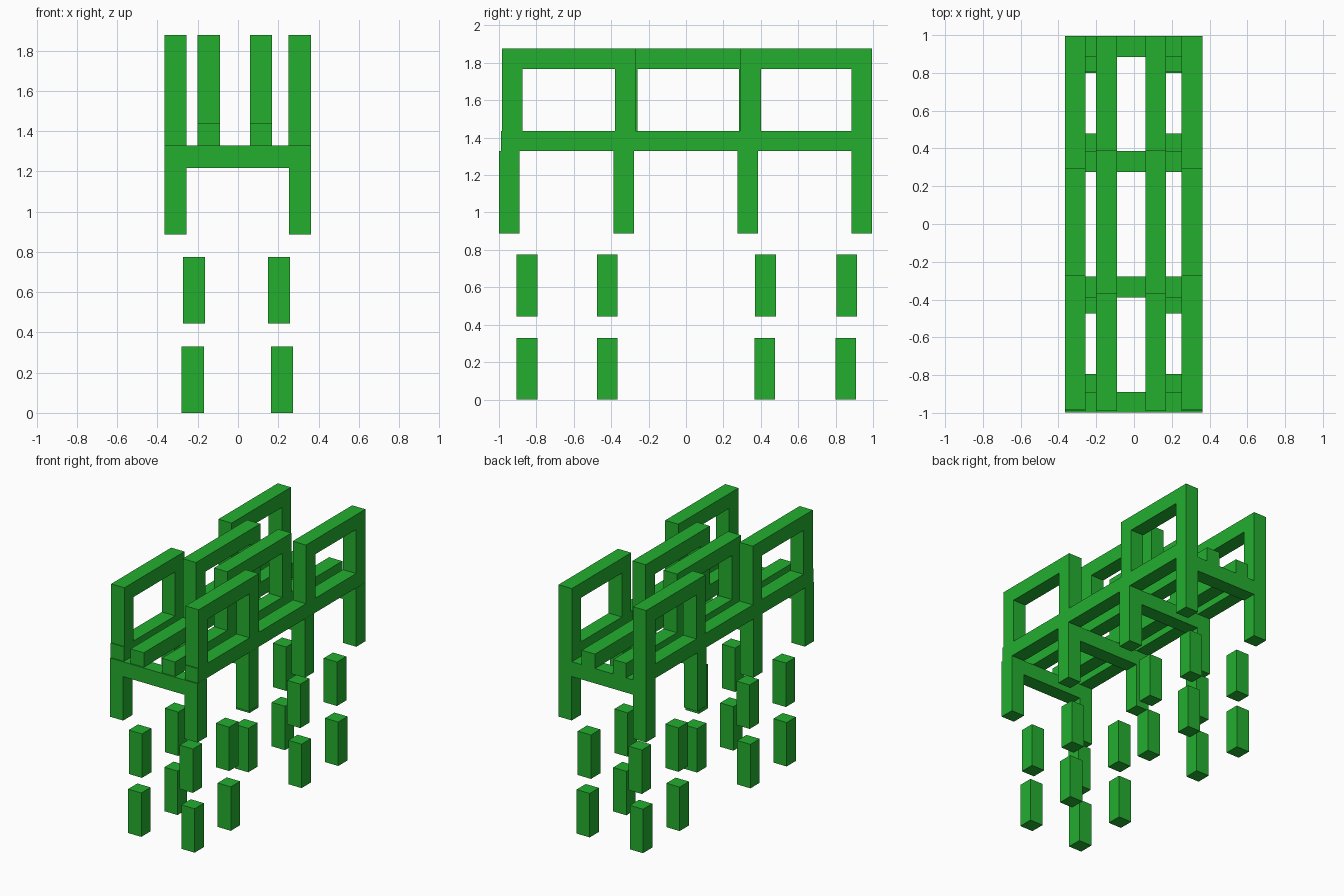
import bpy

if "Cube" in bpy.data.objects:
    bpy.data.objects.remove(bpy.data.objects["Cube"])

green = bpy.data.materials.new("leaf green")
green.diffuse_color = (0.017, 0.43, 0.028, 1)
green.use_nodes = True
green.node_tree.nodes["Principled BSDF"].inputs["Base Color"].default_value = green.diffuse_color

T = 0.11            # thickness of every beam
H = 0.33            # height of every upright


def box(name, x, y, z):
    """Box from three (min, max) ranges."""
    bpy.ops.mesh.primitive_cube_add(
        size=1, location=[(a + b) / 2 for a, b in (x, y, z)])
    ob = bpy.context.object
    ob.name = name
    ob.scale = [b - a for a, b in (x, y, z)]
    bpy.ops.object.transform_apply(location=False, rotation=False, scale=True)
    ob.data.materials.append(green)
    return ob


def upright(name, x, y, z):
    """Square upright centred on x, y with its foot at z."""
    return box(name, (x - T/2, x + T/2), (y - T/2, y + T/2), (z, z + H))


# two layers of loose feet
for y in (-0.85, -0.42, 0.42, 0.855):
    for x in (-0.225, 0.218):
        upright("lower_foot", x, y, 0.0)
    for x in (-0.219, 0.204):
        upright("upper_foot", x, y + (0.005 if y > 0 else 0), 0.445)

# legs with a cross beam on each pair
for y in (-0.944, -0.333, 0.331, 0.94):
    for x in (-0.31, 0.308):
        upright("leg", x, y, 0.887)
    box("cross_beam", (-0.365, 0.363), (y - T/2, y + T/2), (1.217, 1.328))

# long beams
outer, inner = (-0.311, 0.307), (-0.145, 0.115)
for x in outer + inner:
    box("long_beam", (x - T/2, x + T/2), (-0.99, 0.995), (1.328, 1.437))

# hoops standing on the beams: outer ones at both ends, inner ones in the middle
hoops = [(x, y0, y1) for x in outer for y0, y1 in ((-0.983, -0.27), (0.29, 0.995))]
hoops += [(x, -0.37, 0.393) for x in inner]
for x, y0, y1 in hoops:
    for y in (y0 + T/2, y1 - T/2):
        upright("hoop_post", x, y, 1.437)
    box("hoop_rail", (x - T/2, x + T/2), (y0, y1), (1.767, 1.878))
